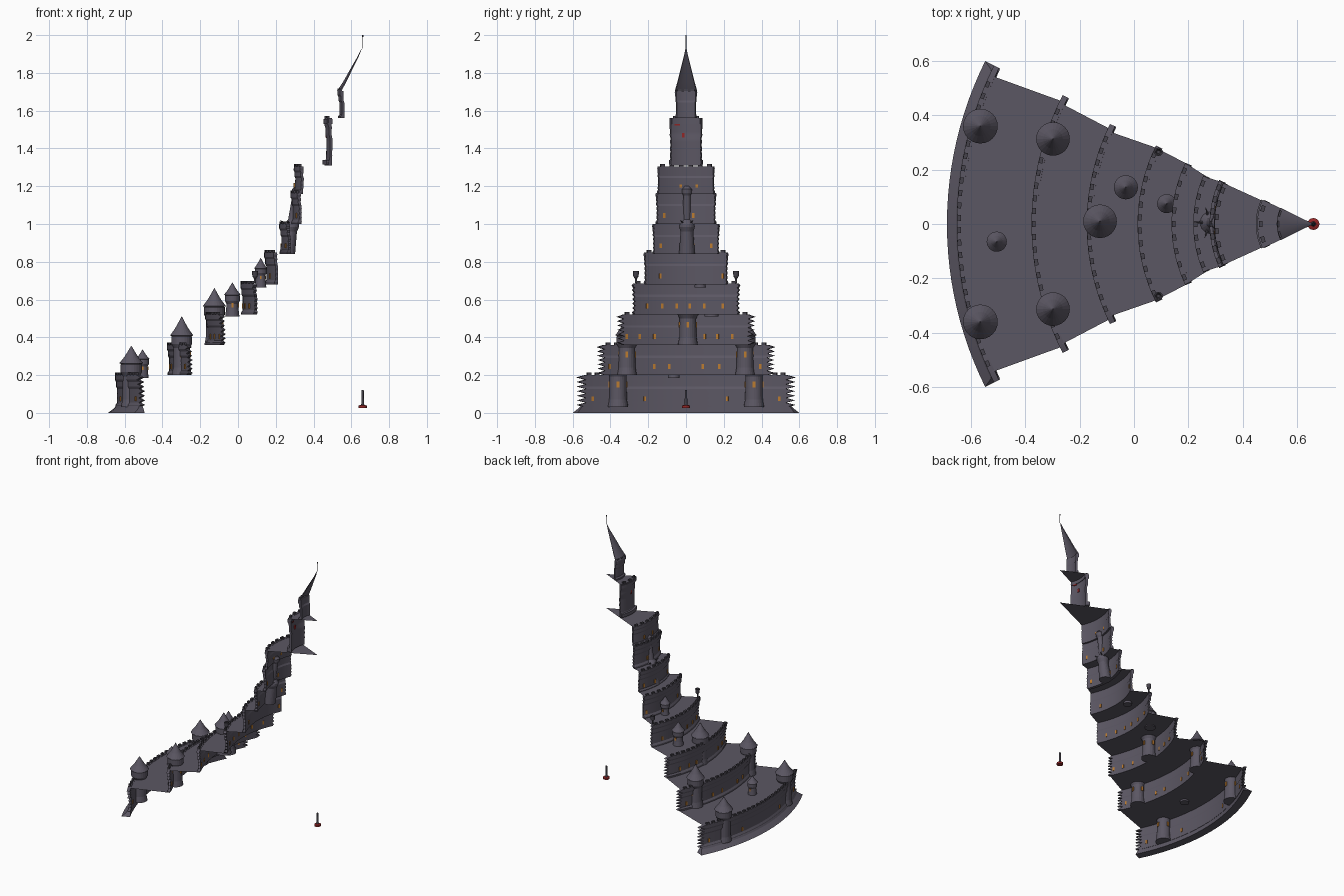
import bpy, bmesh, math
from math import sin, cos, radians, pi
from mathutils import Matrix, Vector

cube = bpy.data.objects.get("Cube")
if cube:
    bpy.data.objects.remove(cube, do_unlink=True)

AXIS = 0.66  # x of the vertical axis the wedge turns around


def material(name, rgb):
    m = bpy.data.materials.new(name)
    m.use_nodes = True
    m.diffuse_color = (*rgb, 1)
    bsdf = next(n for n in m.node_tree.nodes if n.type == 'BSDF_PRINCIPLED')
    bsdf.inputs["Base Color"].default_value = (*rgb, 1)
    bsdf.inputs["Roughness"].default_value = 0.9
    return m


STONE = material("grey stone", (0.105, 0.095, 0.125))
TRIM = material("dark stone", (0.06, 0.055, 0.07))
GLOW = material("orange window", (0.50, 0.20, 0.03))
RED = material("red glow", (0.30, 0.02, 0.02))


def finish(name, bm, mat, smooth=True):
    bmesh.ops.recalc_face_normals(bm, faces=bm.faces)
    me = bpy.data.meshes.new(name)
    bm.to_mesh(me)
    bm.free()
    me.materials.append(mat)
    ob = bpy.data.objects.new(name, me)
    bpy.context.collection.objects.link(ob)
    if smooth:
        bpy.ops.object.select_all(action='DESELECT')
        ob.select_set(True)
        bpy.context.view_layer.objects.active = ob
        bpy.ops.object.shade_smooth_by_angle(angle=radians(20))
    return ob


def polar(r, a, z):
    return Vector((AXIS - r * cos(a), r * sin(a), z))


def wedge(name, profile, mat, closed=True, segs=24):
    """Sweep (radius, z, half angle) points round the axis."""
    bm = bmesh.new()
    rows = [[bm.verts.new(polar(r, radians(a) * (2 * i / segs - 1), z))
             for i in range(segs + 1)] for r, z, a in profile]
    pairs = list(zip(rows, rows[1:] + rows[:1]))
    for p, q in pairs if closed else pairs[:-1]:
        for i in range(segs):
            bm.faces.new((p[i], p[i + 1], q[i + 1], q[i]))
    if closed:
        # end caps, one strip per course between outer and inner skins
        n = len(rows)
        for e in (0, segs):
            for k in range(n // 2 - 1):
                bm.faces.new((rows[k][e], rows[k + 1][e], rows[n - 2 - k][e], rows[n - 1 - k][e]))
    return finish(name, bm, mat)


def box(bm, centre, size, angle):
    m = Matrix.Translation(centre) @ Matrix.Rotation(angle, 4, 'Z') @ Matrix.Diagonal((*size, 1))
    bmesh.ops.create_cube(bm, size=1, matrix=m)


def lathe(name, profile, x, y, mat, lean=0, sides=24):
    """Turn (radius, z) points round an upright line that may lean along x."""
    bm = bmesh.new()
    z0 = profile[0][1]
    rows = []
    for r, z in profile:
        cx = x + lean * (z - z0)
        rows.append([bm.verts.new((cx + r * cos(2 * pi * i / sides), y + r * sin(2 * pi * i / sides), z))
                     for i in range(sides)])
    for p, q in zip(rows, rows[1:]):
        for i in range(sides):
            j = (i + 1) % sides
            bm.faces.new((p[i], p[j], q[j], q[i]))
    bm.faces.new(rows[0])
    bm.faces.new(rows[-1])
    return finish(name, bm, mat, False)


def wall(name, r, z0, z1, angle, spike, lean=0.0):
    """Curved wall with a stepped parapet and ragged broken ends."""
    h, t, n = z1 - z0, 0.014, 14
    outer, inner = [], []
    for k in range(n + 1):
        f = k / n
        step = 0.012 if f > 0.85 else 0.006 if f > 0.6 else 0.008 if f < 0.1 else 0
        a = angle + (spike if k % 2 else 0)
        rr = r - lean * f
        outer.append((rr + step, z0 + h * f, a))
        inner.append((rr - t + (0.005 if f > 0.6 else 0), z0 + h * f, a))
    wedge(name, outer + inner[::-1], STONE)
    # merlons along the parapet
    bm = bmesh.new()
    count = max(3, int(2 * radians(angle) * r / 0.045))
    for i in range(count):
        a = radians(angle) * (2 * (i + 0.5) / count - 1)
        box(bm, polar(r - lean + 0.004, a, z1 + 0.004), (0.014, 0.022, 0.018), -a)
    finish(name + "_merlons", bm, TRIM, False)


def windows(name, r, z, ys, mat=GLOW, size=(0.013, 0.026)):
    """Thin plates on the inner and outer skins of a wall."""
    bm = bmesh.new()
    for y in ys:
        a = math.asin(y / r)
        for rr in (r - 0.0145, r + 0.002):
            box(bm, polar(rr, a, z), (0.006, *size), -a)
    finish(name, bm, mat, False)


# Tiers: radius, bottom, top, half angle, ragged spike, inward lean, window positions
TIERS = [
    (1.300, 0.03, 0.200, 24.2, 2.2, 0, (-0.5, -0.22, 0.22, 0.5)),
    (1.025, 0.20, 0.360, 25.0, 2.2, 0, (-0.41, -0.17, -0.09, 0.09, 0.18, 0.4)),
    (0.822, 0.36, 0.520, 23.8, 2.4, 0, (-0.32, -0.25, -0.17, 0.1, 0.17, 0.25)),
    (0.635, 0.52, 0.685, 25.6, 0.9, 0, (-0.21, -0.13, -0.05, 0.02, 0.1, 0.2)),
    (0.510, 0.68, 0.850, 25.2, 0.4, 0, (-0.14, 0.2)),
    (0.430, 0.84, 1.000, 23.5, 0.5, 0, (-0.14, 0.04, 0.14)),
    (0.370, 1.00, 1.165, 24.6, 0.5, 0, (-0.12, 0.04)),
    (0.362, 1.16, 1.305, 24.4, 0.3, 0.01, (-0.03, 0.06)),
    (0.194, 1.31, 1.560, 25.5, 0.5, 0.004, ()),
    (0.122, 1.56, 1.705, 26.0, 0.4, 0, ()),
]
for i, (r, z0, z1, a, spike, lean, ys) in enumerate(TIERS):
    n = i + 1
    wall(f"tier_{n}_wall", r, z0, z1, a, spike, lean)
    if ys:
        windows(f"tier_{n}_windows", r, z0 + 0.045, ys)
    # thin terrace reaching in to the next wall, or to the axis near the top
    if n < len(TIERS):
        nxt = TIERS[n]
        r_in, a_in = (0.001, 25) if n >= 8 else (nxt[0] - 0.01, nxt[3] + nxt[4] / 2)
        wedge(f"tier_{n}_terrace", [(r, z1 - 0.002, a + spike / 4), (r_in, z1 - 0.002, a_in)], STONE, closed=False)

# Sloping foot and the foot of the upper tower
wedge("sloping_foot", [(1.348, 0.0, 26.4), (1.315, 0.025, 25.6), (1.30, 0.05, 24.6),
                       (1.288, 0.05, 24.6), (1.288, 0.025, 25.6), (1.288, 0.0, 26.4)], STONE)
for name, r, z in (("upper_tower_foot", 0.212, 1.315), ("upper_tower_cornice", 0.207, 1.53)):
    wedge(name, [(r, z, 25), (r, z + 0.025, 25), (r - 0.03, z + 0.025, 25), (r - 0.03, z, 25)], STONE)
windows("upper_red_windows", 0.193, 1.47, (-0.015,), RED)
windows("high_red_windows", 0.193, 1.525, (-0.05,), RED, (0.03, 0.008))

# Spire roof and finial
roof = [(0.135, 1.705), (0.105, 1.75), (0.06, 1.83), (0.025, 1.89), (0.006, 1.93)]
wedge("spire_roof", [(r, z, 26) for r, z in roof] + [(r * 0.94, z - 0.003, 26) for r, z in roof[::-1]], STONE)
lathe("finial", [(0.0015, 1.93), (0.0015, 1.99), (0.004, 1.992), (0.003, 2.0)], AXIS, 0, TRIM, sides=8)


def tower(name, x, y, z0, eaves, apex, r):
    """Round turret with a corbelled head and a flared cone roof."""
    lathe(name, [(r * 0.88, z0), (r * 0.76, z0 + 0.04), (r * 0.72, eaves - r * 1.1), (r * 0.92, eaves - r * 0.75),
                 (r * 0.92, eaves - r * 0.1), (r * 0.8, eaves)], x, y, STONE)
    lathe(name + "_roof", [(r * 0.8, eaves - 0.004), (r * 1.03, eaves), (r * 0.6, eaves + (apex - eaves) * 0.36),
                           (r * 0.28, eaves + (apex - eaves) * 0.7), (0.001, apex)], x, y, STONE)
    # windows facing both sides and the axis
    bm = bmesh.new()
    z = z0 + (eaves - z0) * 0.52
    for a in (0, pi / 2, -pi / 2):
        d = r * 0.74
        box(bm, Vector((x + d * cos(a), y + d * sin(a), z)), (0.008, r * 0.24, r * 0.5), a)
    finish(name + "_windows", bm, GLOW, False)


for side, s in (("left", 1), ("right", -1)):
    tower(f"outer_tower_{side}", -0.565, s * 0.36, 0.03, 0.262, 0.355, 0.062)
    tower(f"second_tower_{side}", -0.298, s * 0.313, 0.20, 0.41, 0.51, 0.06)
    # cups standing on the fourth wall's ends
    lathe(f"cup_{side}", [(0.005, 0.688), (0.005, 0.71), (0.014, 0.722), (0.016, 0.75), (0.011, 0.75), (0.006, 0.73)],
          0.09, s * 0.265, TRIM, sides=12)
tower("middle_tower", -0.125, 0.01, 0.36, 0.565, 0.66, 0.06)
tower("first_small_turret", -0.505, -0.065, 0.185, 0.285, 0.335, 0.036)
tower("third_small_turret", -0.03, 0.135, 0.51, 0.625, 0.69, 0.043)
tower("fourth_small_turret", 0.12, 0.075, 0.665, 0.765, 0.82, 0.034)

# Slender leaning tower with spikes round its shoulder
lathe("leaning_tower", [(0.042, 0.84), (0.034, 0.96), (0.042, 0.985), (0.04, 1.0), (0.022, 1.025), (0.019, 1.15),
                        (0.026, 1.165), (0.026, 1.185), (0.012, 1.2)], 0.26, 0.005, STONE, lean=0.15)
bm = bmesh.new()
for k in range(5):
    a = 2 * pi * k / 5 + 0.6
    out = Vector((cos(a), sin(a), 0.5))
    m = Matrix.Translation(Vector((0.28, 0.005, 0.99)) + out * 0.04)
    m = m @ out.to_track_quat('Z', 'Y').to_matrix().to_4x4()
    bmesh.ops.create_cone(bm, cap_ends=True, segments=6, radius1=0.008, radius2=0.0005, depth=0.04, matrix=m)
finish("leaning_tower_spikes", bm, TRIM, False)

# Small pedestal on the central axis
lathe("pedestal_base", [(0.022, 0.025), (0.022, 0.038), (0.012, 0.042)], AXIS, 0, RED, sides=16)
lathe("pedestal_post", [(0.01, 0.04), (0.007, 0.05), (0.006, 0.118), (0.004, 0.122)], AXIS, 0, TRIM, sides=12)
